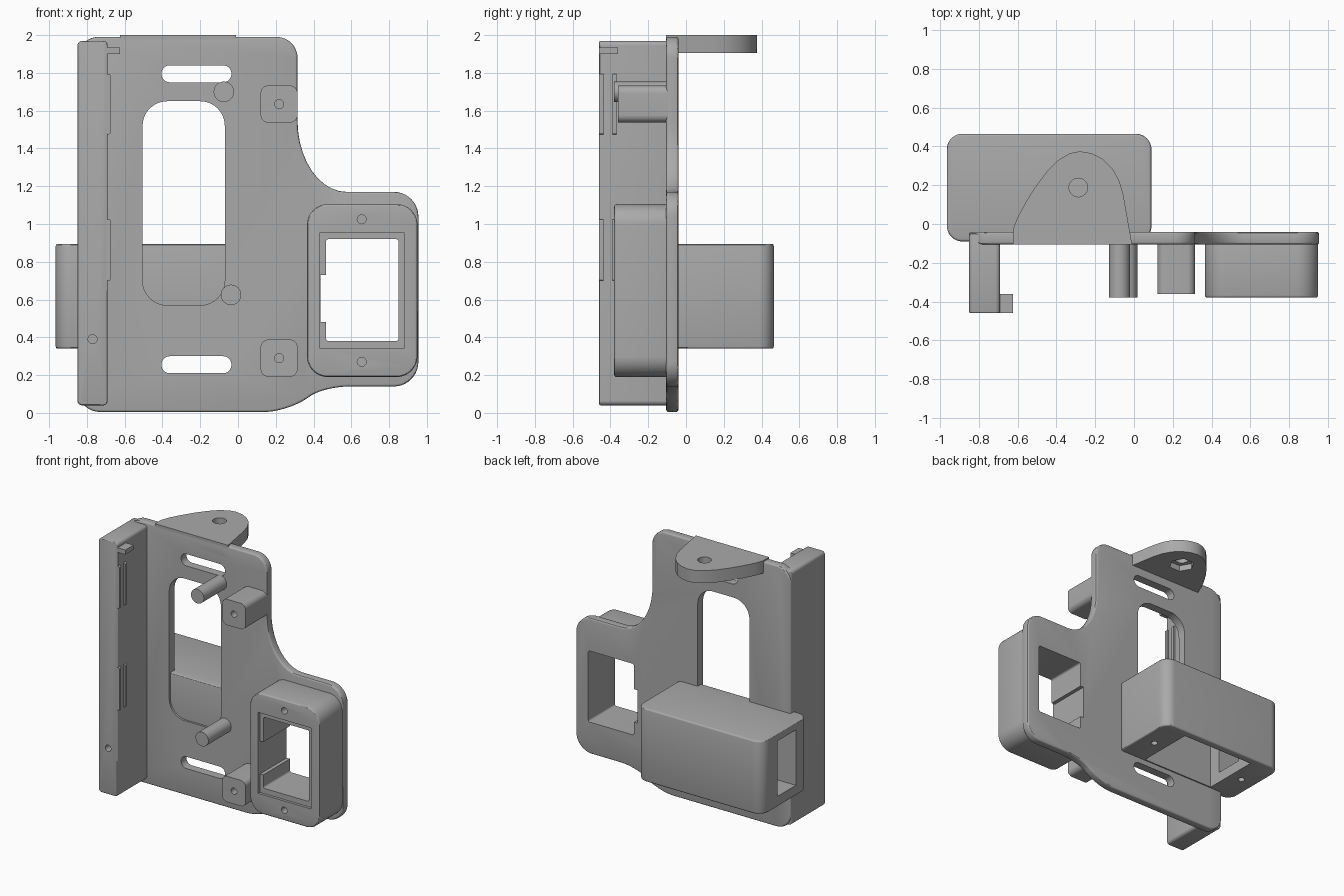
import bpy, bmesh, math
from mathutils import Vector

cube = bpy.data.objects.get("Cube")
if cube:
    bpy.data.objects.remove(cube, do_unlink=True)

GREY = (0.4, 0.4, 0.4, 1)
grey = bpy.data.materials.new("matte_grey")
grey.use_nodes = True
grey.diffuse_color = GREY
grey.node_tree.nodes["Principled BSDF"].inputs["Base Color"].default_value = GREY


def rounded(corners, steps=10):
    """Outline whose corners (a, b, trim_in, trim_out) become elliptic arcs."""
    out = []
    n = len(corners)
    for i, c in enumerate(corners):
        p = Vector(c[:2])
        t_in, t_out = c[2], c[-1]
        if t_in == 0:
            out.append(p)
            continue
        u = (Vector(corners[i - 1][:2]) - p).normalized() * t_in
        v = (Vector(corners[(i + 1) % n][:2]) - p).normalized() * t_out
        for k in range(steps + 1):
            a = math.pi / 2 * k / steps
            out.append(p + u * (1 - math.sin(a)) + v * (1 - math.cos(a)))
    return out


def rect(a0, a1, b0, b1, r=0.0):
    return rounded([(a0, b0, r), (a1, b0, r), (a1, b1, r), (a0, b1, r)])


def circle(a, b, r, n=32):
    return [Vector((a + r * math.cos(2 * math.pi * k / n),
                    b + r * math.sin(2 * math.pi * k / n))) for k in range(n)]


def activate(ob):
    bpy.ops.object.select_all(action='DESELECT')
    ob.select_set(True)
    bpy.context.view_layer.objects.active = ob


def prism(name, outline, axis, lo, hi, bevel=0.0):
    """Extrude an outline along an axis, optionally softening the rims."""
    place = {'x': lambda p, t: (t, p[0], p[1]),
             'y': lambda p, t: (p[0], t, p[1]),
             'z': lambda p, t: (p[0], p[1], t)}[axis]
    bm = bmesh.new()
    low = [bm.verts.new(place(p, lo)) for p in outline]
    high = [bm.verts.new(place(p, hi)) for p in outline]
    bm.faces.new(low)
    bm.faces.new(high)
    n = len(low)
    for i in range(n):
        j = (i + 1) % n
        bm.faces.new((low[i], low[j], high[j], high[i]))
    bmesh.ops.recalc_face_normals(bm, faces=bm.faces)
    me = bpy.data.meshes.new(name)
    bm.to_mesh(me)
    bm.free()
    me.materials.append(grey)
    ob = bpy.data.objects.new(name, me)
    bpy.context.collection.objects.link(ob)
    if bevel:
        activate(ob)
        mod = ob.modifiers.new("soft_rim", 'BEVEL')
        mod.width, mod.segments = bevel, 3
        mod.limit_method, mod.angle_limit = 'ANGLE', math.radians(40)
        bpy.ops.object.modifier_apply(modifier=mod.name)
    return ob


def cut(ob, outline, axis, lo, hi):
    cutter = prism("cutter", outline, axis, lo, hi)
    cutter.hide_render = True
    activate(ob)
    mod = ob.modifiers.new("cut", 'BOOLEAN')
    mod.operation, mod.solver, mod.object = 'DIFFERENCE', 'EXACT', cutter
    bpy.ops.object.modifier_apply(modifier=mod.name)
    bpy.data.objects.remove(cutter, do_unlink=True)


FRONT, BACK = -0.105, -0.04
parts = []

# Back plate with window and strap slots
plate = prism("mounting_plate", rounded([
    (-0.85, 0.005, 0.12), (0.27, 0.005, 0.13), (0.45, 0.14, 0.09, 0.14),
    (0.955, 0.14, 0.13), (0.955, 1.17, 0.13), (0.315, 1.17, 0.26, 0.38),
    (0.315, 1.99, 0.11), (-0.85, 1.99, 0.11)]), 'y', FRONT, BACK, 0.012)
cut(plate, rect(-0.505, -0.07, 0.57, 1.65, 0.13), 'y', -0.2, 0.1)
for z in (0.255, 1.795):
    cut(plate, rect(-0.405, -0.035, z - 0.045, z + 0.045, 0.044), 'y', -0.2, 0.1)
parts.append(plate)

# Side motor housing on the front
side_box = prism("side_motor_housing", rect(0.365, 0.95, 0.19, 1.105, 0.11),
                 'y', -0.38, BACK - 0.03, 0.012)
cut(side_box, rect(0.435, 0.88, 0.34, 0.955), 'y', -0.5, -0.36)
for z in (0.27, 1.025):
    cut(side_box, circle(0.655, z, 0.024, 20), 'y', -0.5, -0.2)
for ob in (plate, side_box):
    cut(ob, rect(0.465, 0.85, 0.38, 0.92, 0.015), 'y', -0.5, 0.1)
    cut(ob, rect(0.437, 0.6, 0.48, 0.73), 'y', -0.5, 0.1)
parts.append(side_box)

# Rear motor housing, open below and at the cable side
rear_box = prism("rear_motor_housing", rect(-0.965, 0.09, -0.09, 0.465, 0.08),
                 'z', 0.34, 0.895, 0.012)
cut(rear_box, rect(-0.74, -0.13, -0.03, 0.41), 'z', 0.2, 0.84)
cut(rear_box, rect(0.06, 0.28, 0.42, 0.84), 'x', -1.2, -0.6)
for x in (-0.84, -0.03):
    cut(rear_box, circle(x, 0.19, 0.024, 20), 'z', 0.2, 0.5)
parts.append(rear_box)

# Side rail with catch, guide ribs and screw hole
rail = prism("side_rail", rect(-0.85, -0.69, 0.04, 1.97, 0.025),
             'y', -0.46, BACK - 0.01, 0.008)
cut(rail, circle(-0.77, 0.39, 0.024, 20), 'y', -0.6, -0.3)
parts.append(rail)
parts.append(prism("rail_catch", rect(-0.7, -0.625, 1.9, 1.935), 'y', -0.46, -0.36))
for lo, hi in ((1.475, 1.795), (0.7, 1.025)):
    for y in (-0.46, -0.39):
        parts.append(prism("rail_guide_rib", rect(-0.7, -0.675, lo, hi, 0.01),
                           'y', y, y + 0.022))

# Locating pins
for x, z in ((-0.075, 1.7), (-0.037, 0.625)):
    parts.append(prism("locating_pin", circle(x, z, 0.054), 'y', -0.38, BACK - 0.02))

# Drilled square standoffs
for z in (0.29, 1.635):
    post = prism("square_standoff", rect(0.12, 0.315, z - 0.098, z + 0.098, 0.04),
                 'y', -0.36, BACK - 0.02)
    cut(post, circle(0.218, z, 0.024, 20), 'y', -0.5, -0.2)
    parts.append(post)

# Top lug with bolt hole and hexagonal nut pocket
lug = prism("top_lug", [
    (-0.625, FRONT), (-0.625, -0.03), (-0.6, 0.035), (-0.56, 0.11), (-0.51, 0.19),
    (-0.45, 0.27), (-0.39, 0.33), (-0.33, 0.365), (-0.28, 0.375), (-0.22, 0.365),
    (-0.16, 0.335), (-0.11, 0.285), (-0.075, 0.22), (-0.055, 0.15), (-0.01, FRONT)],
    'z', 1.905, 2.0)
cut(lug, circle(-0.287, 0.188, 0.048), 'z', 1.8, 2.1)
cut(lug, circle(-0.287, 0.188, 0.09, 6), 'z', 1.8, 1.95)
parts.append(lug)

for ob in parts:
    activate(ob)
    bpy.ops.object.shade_smooth_by_angle(angle=math.radians(30))
